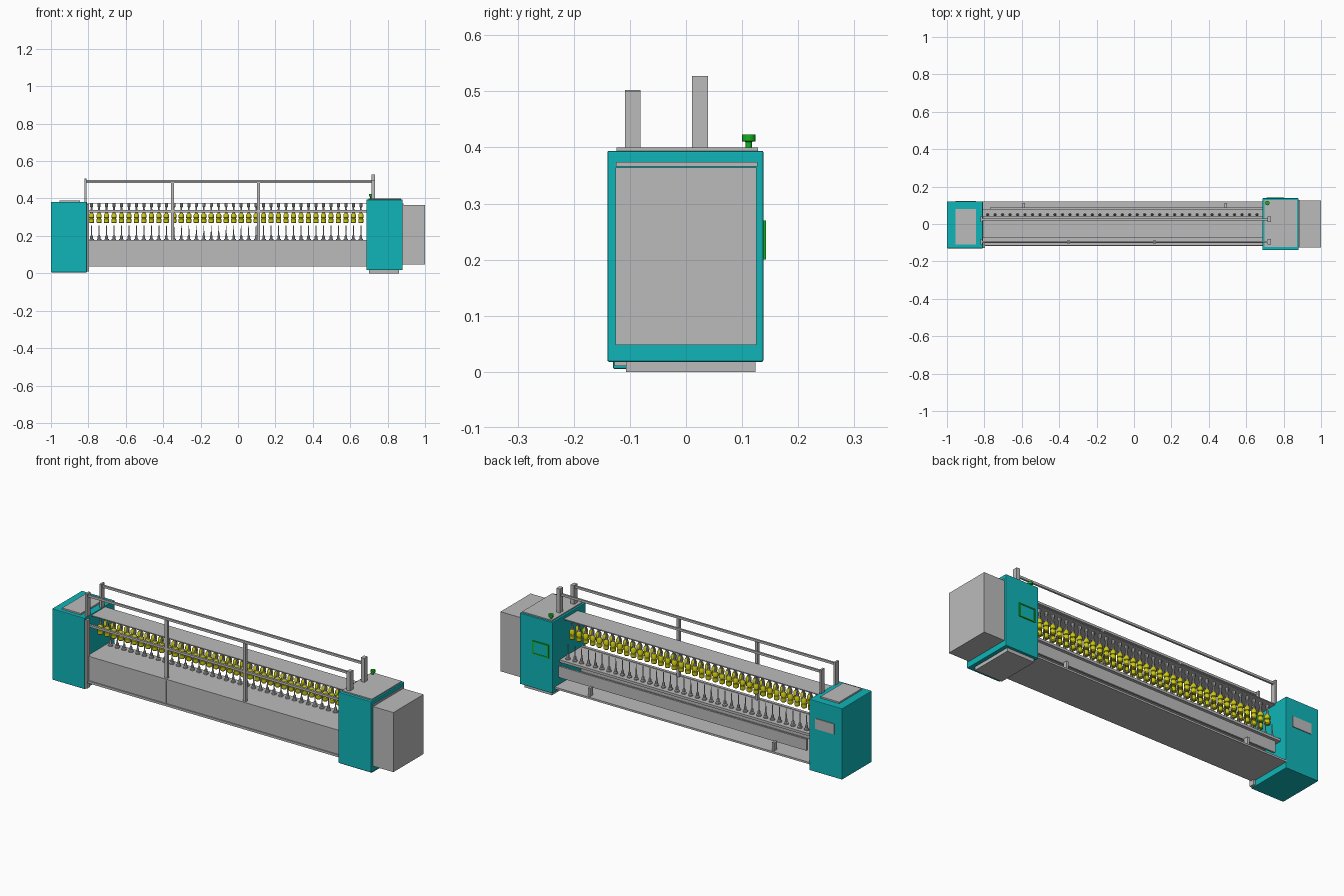
import bpy, bmesh, math
from mathutils import Matrix, Vector

cube = bpy.data.objects.get("Cube")
if cube:
    bpy.data.objects.remove(cube, do_unlink=True)


def material(name, rgb):
    m = bpy.data.materials.new(name)
    m.use_nodes = True
    m.diffuse_color = (*rgb, 1)
    bsdf = next(n for n in m.node_tree.nodes if n.type == 'BSDF_PRINCIPLED')
    bsdf.inputs["Base Color"].default_value = (*rgb, 1)
    return m


GREY = material("machine_grey", (0.5, 0.5, 0.5))
TEAL = material("cabinet_teal", (0.005, 0.46, 0.48))
YELLOW = material("bobbin_yellow", (0.6, 0.58, 0.006))
GREEN = material("signal_green", (0.006, 0.45, 0.012))


def finish(name, bm, mat, smooth=False):
    bmesh.ops.recalc_face_normals(bm, faces=bm.faces)
    mesh = bpy.data.meshes.new(name)
    bm.to_mesh(mesh)
    bm.free()
    mesh.materials.append(mat)
    ob = bpy.data.objects.new(name, mesh)
    bpy.context.collection.objects.link(ob)
    if smooth:
        bpy.ops.object.select_all(action='DESELECT')
        ob.select_set(True)
        bpy.context.view_layer.objects.active = ob
        bpy.ops.object.shade_smooth_by_angle(angle=math.radians(35))
    return ob


def box(name, mat, x, y, z, bevel=0):
    """Box from (low, high) pairs along each axis."""
    lo, hi = Vector((x[0], y[0], z[0])), Vector((x[1], y[1], z[1]))
    bm = bmesh.new()
    bmesh.ops.create_cube(bm, size=1, matrix=Matrix.Translation((lo + hi) / 2)
                          @ Matrix.Diagonal((*(hi - lo), 1)))
    ob = finish(name, bm, mat)
    if bevel:
        mod = ob.modifiers.new("soft_edges", 'BEVEL')
        mod.width, mod.segments = bevel, 2
    return ob


def turned(name, mat, profile, places, sides=12):
    """Revolve a (radius, height) profile and repeat it at each (x, y)."""
    bm = bmesh.new()
    for px, py in places:
        rings = []
        for r, z in profile:
            rings.append([bm.verts.new((px + r * math.cos(math.tau * i / sides),
                                        py + r * math.sin(math.tau * i / sides), z))
                          for i in range(sides)])
        for a, b in zip(rings, rings[1:]):
            for i in range(sides):
                j = (i + 1) % sides
                bm.faces.new((a[i], a[j], b[j], b[i]))
        bm.faces.new(rings[0][::-1])
        bm.faces.new(rings[-1])
    return finish(name, bm, mat, True)


# Right-hand end cabinet
box("tail_cabinet", TEAL, (-1, -0.808), (-0.13, 0.12), (0.005, 0.382), 0.003)
box("tail_top_plate", GREY, (-0.955, -0.845), (-0.11, 0.08), (0.38, 0.39))
box("tail_back_plate", GREY, (-0.955, -0.845), (0.118, 0.124), (0.235, 0.29))
box("tail_column", GREY, (-0.812, -0.797), (-0.127, -0.1), (0.01, 0.37))

# Drive cabinet with motor housing
box("drive_cabinet", TEAL, (0.687, 0.88), (-0.14, 0.138), (0.018, 0.394), 0.003)
box("drive_top_plate", GREY, (0.697, 0.872), (-0.124, 0.128), (0.392, 0.4))
box("drive_foot", GREY, (0.7, 0.86), (-0.107, 0.124), (0, 0.02))
box("drive_side_strip", GREY, (0.878, 0.884), (-0.125, 0.127), (0.366, 0.374))
box("motor_housing", GREY, (0.878, 1), (-0.126, 0.126), (0.048, 0.364))

# Framed hatch on the back of the drive cabinet
box("hatch_panel", TEAL, (0.715, 0.795), (0.136, 0.141), (0.205, 0.265))
for i, z in enumerate((0.2, 0.264)):
    box(f"hatch_frame_bar_{i}", GREEN, (0.708, 0.802), (0.136, 0.143), (z, z + 0.006))
for i, x in enumerate((0.708, 0.796)):
    box(f"hatch_frame_side_{i}", GREEN, (x, x + 0.006), (0.136, 0.143), (0.2, 0.27))

# Signal lamp
turned("signal_lamp", GREEN, [(0.006, 0.398), (0.006, 0.41), (0.012, 0.411),
                              (0.012, 0.423)], [(0.713, 0.112)], 16)

# Long machine bed
BED = (-0.81, 0.69)
box("bed_floor", GREY, BED, (-0.112, 0.12), (0.036, 0.046))
box("bed_front_panel", GREY, BED, (-0.112, -0.1), (0.04, 0.175))
box("bed_bottom_rail", GREY, BED, (-0.118, -0.11), (0.036, 0.048))
box("bed_top_rail", GREY, BED, (-0.115, -0.1), (0.17, 0.178))
box("spindle_deck", GREY, BED, (-0.11, 0.08), (0.162, 0.175))
box("bed_back_panel", GREY, (-0.77, 0.69), (0.078, 0.088), (0.085, 0.145))
for i, x in enumerate((-0.59, 0.49)):
    box(f"bed_back_post_{i}", GREY, (x - 0.006, x + 0.006), (0.088, 0.112), (0.04, 0.09))

# Overhead shelf and guard rails
box("bobbin_shelf", GREY, BED, (-0.075, 0.042), (0.372, 0.377))
box("front_middle_rail", GREY, BED, (-0.102, -0.09), (0.326, 0.338))
for name, y, z in (("front", -0.095, 0.494), ("back", 0.025, 0.499)):
    box(f"{name}_upper_rail", GREY, (-0.815, 0.725), (y - 0.005, y + 0.005),
        (z - 0.012, z))
    box(f"{name}_tail_post", GREY, (-0.82, -0.81), (y - 0.014, y + 0.014),
        (0.36, z + 0.008))
    box(f"{name}_drive_post", GREY, (0.713, 0.733), (y - 0.014, y + 0.014),
        (0.398, 0.5 if y < 0 else 0.527))
for i, x in enumerate((-0.35, 0.11)):
    box(f"front_guard_post_{i}", GREY, (x - 0.008, x + 0.008), (-0.104, -0.088),
        (0.17, 0.484))
    box(f"front_panel_seam_{i}", GREY, (x - 0.008, x + 0.008), (-0.115, -0.11),
        (0.046, 0.175))

# Hanging bobbins in two rows, and the spindles on the deck
columns = [-0.783 + 0.04 * i for i in range(37)]
rows = [(x, y) for x in columns for y in (-0.035, 0.015)]
turned("bobbins", YELLOW, [(0.010, 0.268), (0.014, 0.272), (0.014, 0.29),
                           (0.011, 0.292), (0.011, 0.295), (0.014, 0.297),
                           (0.014, 0.312), (0.009, 0.32)], rows)
turned("bobbin_hangers", GREY, [(0.008, 0.32), (0.005, 0.335), (0.004, 0.352),
                                (0.008, 0.356), (0.008, 0.373)], rows, 8)
turned("spindles", GREY, [(0.012, 0.174), (0.012, 0.182), (0.007, 0.185),
                          (0.007, 0.198), (0.003, 0.205), (0.002, 0.255)],
       [(x, 0.05) for x in columns], 8)
